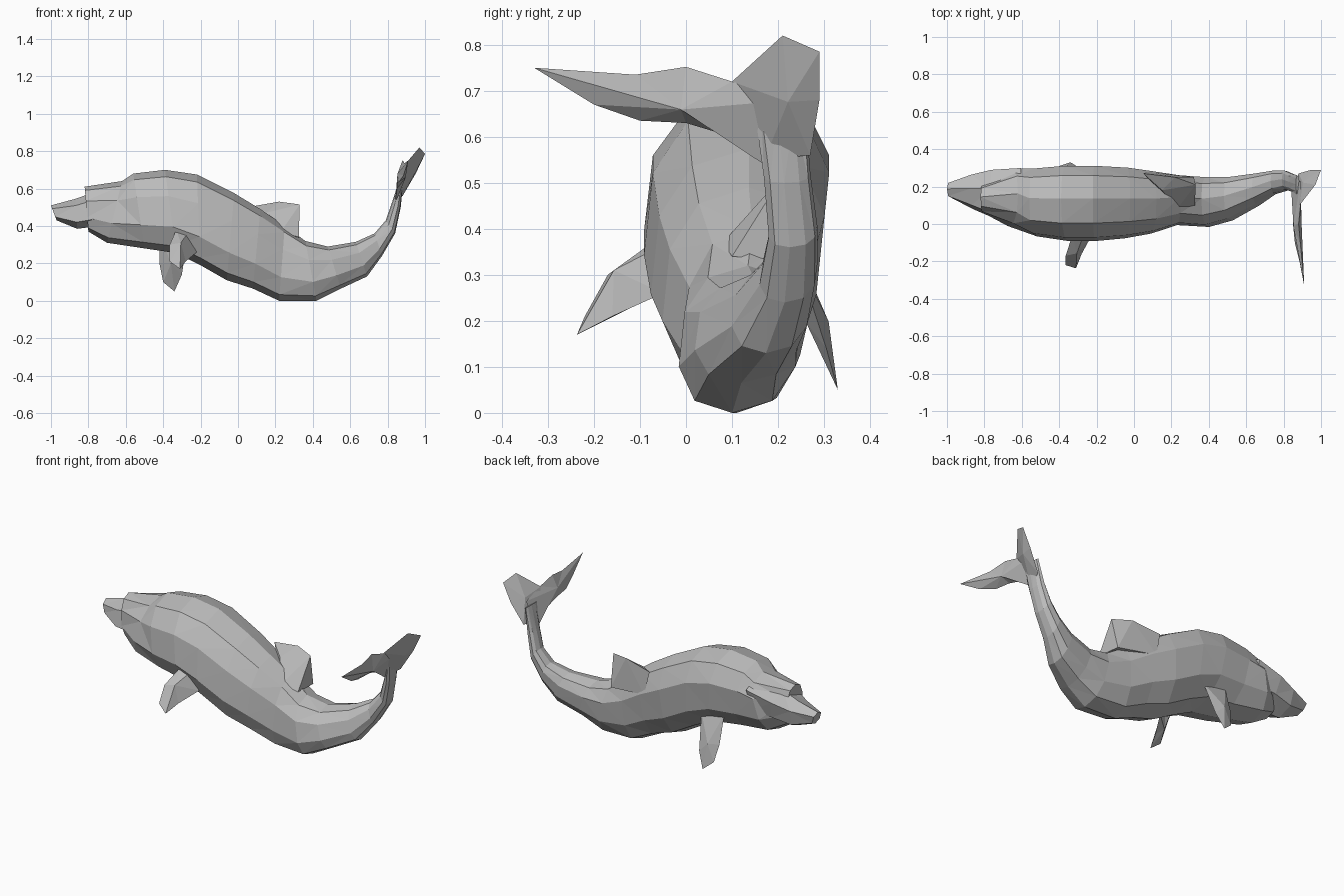
import bpy, bmesh
from math import sin, cos, tau, copysign
from mathutils import Vector

cube = bpy.data.objects.get("Cube")
if cube:
    bpy.data.objects.remove(cube)

grey = bpy.data.materials.new("whale grey")
grey.use_nodes = True
grey.diffuse_color = (0.5, 0.5, 0.5, 1)
grey.node_tree.nodes["Principled BSDF"].inputs["Base Color"].default_value = (0.5, 0.5, 0.5, 1)


def finish(name, bm):
    bmesh.ops.triangulate(bm, faces=bm.faces[:], quad_method='SHORT_EDGE')
    bmesh.ops.recalc_face_normals(bm, faces=bm.faces[:])
    mesh = bpy.data.meshes.new(name)
    bm.to_mesh(mesh)
    bm.free()
    mesh.materials.append(grey)
    obj = bpy.data.objects.new(name, mesh)
    bpy.context.collection.objects.link(obj)


def loft(name, stations, sides, lean):
    """Skin of rings: top x, top z, bottom x, bottom z, near y, far y."""
    bm = bmesh.new()
    rings = []
    for tx, tz, bx, bz, y0, y1 in stations:
        ring = []
        for k in range(sides):
            a = tau * k / sides
            c, s = cos(a), sin(a)
            c = copysign(abs(c) ** 0.85, c)
            s = copysign(abs(s) ** 0.85, s)
            f = (1 + c) / 2
            w = (y1 - y0) / 2
            ring.append(bm.verts.new((bx + (tx - bx) * f,
                                      (y0 + y1) / 2 - s * w + lean * w * c,
                                      bz + (tz - bz) * f)))
        rings.append(ring)
    for r, q in zip(rings, rings[1:]):
        for k in range(sides):
            n = (k + 1) % sides
            bm.faces.new((r[k], r[n], q[n], q[k]))
    bm.faces.new(rings[0])
    bm.faces.new(rings[-1])
    finish(name, bm)


def blade(name, outline, bulge):
    """Fin with a sharp rim and a raised middle on both sides."""
    bm = bmesh.new()
    rim = [bm.verts.new(p) for p in outline]
    mid = sum((Vector(p) for p in outline), Vector()) / len(outline)
    for side in (1, -1):
        peak = bm.verts.new(mid + side * Vector(bulge))
        for a, b in zip(rim, rim[1:] + rim[:1]):
            bm.faces.new((a, b, peak))
    finish(name, bm)


def wedge(name, corners):
    """Solid block spanned by its corners."""
    bm = bmesh.new()
    for p in corners:
        bm.verts.new(p)
    bmesh.ops.convex_hull(bm, input=bm.verts[:])
    finish(name, bm)


# Body from forehead and lower jaw to the tail stem
loft("body", [
    (-.82, .61, -.80, .37, .06, .21),
    (-.62, .64, -.70, .31, -.01, .295),
    (-.56, .68, -.50, .28, -.065, .295),
    (-.39, .70, -.33, .255, -.09, .31),
    (-.22, .675, -.20, .19, -.09, .31),
    (-.02, .575, -.06, .11, -.075, .30),
    (.12, .49, .08, .065, -.05, .28),
    (.25, .40, .22, 0, -.005, .26),
    (.36, .32, .42, 0, -.015, .25),
    (.48, .29, .55, .065, .02, .25),
    (.63, .315, .69, .13, .10, .27),
    (.73, .36, .77, .24, .16, .285),
    (.79, .43, .84, .36, .18, .285),
    (.825, .53, .87, .50, .17, .27),
    (.866, .66, .885, .65, .15, .26)], 10, .13)

# Upper beak, widening back into the cheeks
loft("beak", [
    (-1, .51, -.97, .43, .14, .22),
    (-.87, .545, -.86, .385, .08, .265),
    (-.77, .58, -.74, .40, .03, .29),
    (-.60, .63, -.62, .40, -.01, .30)], 6, .2)

# Tail flukes
blade("right_fluke", [
    (.84, .20, .52), (.85, .10, .60), (.85, 0, .63), (.86, -.10, .635),
    (.885, -.20, .67), (.91, -.33, .75), (.89, -.11, .735),
    (.88, 0, .752), (.89, .10, .72), (.89, .23, .68)], (.022, 0, -.01))
blade("left_fluke", [
    (.85, .17, .55), (.885, .10, .72), (.97, .21, .82), (1, .29, .785),
    (.95, .29, .68), (.88, .27, .56)], (.02, 0, -.01))

# Back fin, flush with the left flank
wedge("back_fin", [
    (.15, .18, .47), (.22, .25, .53), (.33, .21, .515), (.325, .10, .34),
    (.23, .08, .37), (.32, .25, .33), (.05, .27, .50), (.08, .28, .36)])

# Flippers
blade("right_flipper", [
    (-.33, -.06, .38), (-.365, -.17, .30), (-.365, -.22, .21),
    (-.31, -.237, .17), (-.28, -.16, .21), (-.22, -.05, .26),
    (-.27, -.06, .36)], (0, -.02, .04))
blade("left_flipper", [
    (-.42, .24, .36), (-.42, .285, .2), (-.40, .31, .1), (-.34, .33, .05),
    (-.30, .305, .14), (-.27, .24, .34)], (0, .025, 0))
